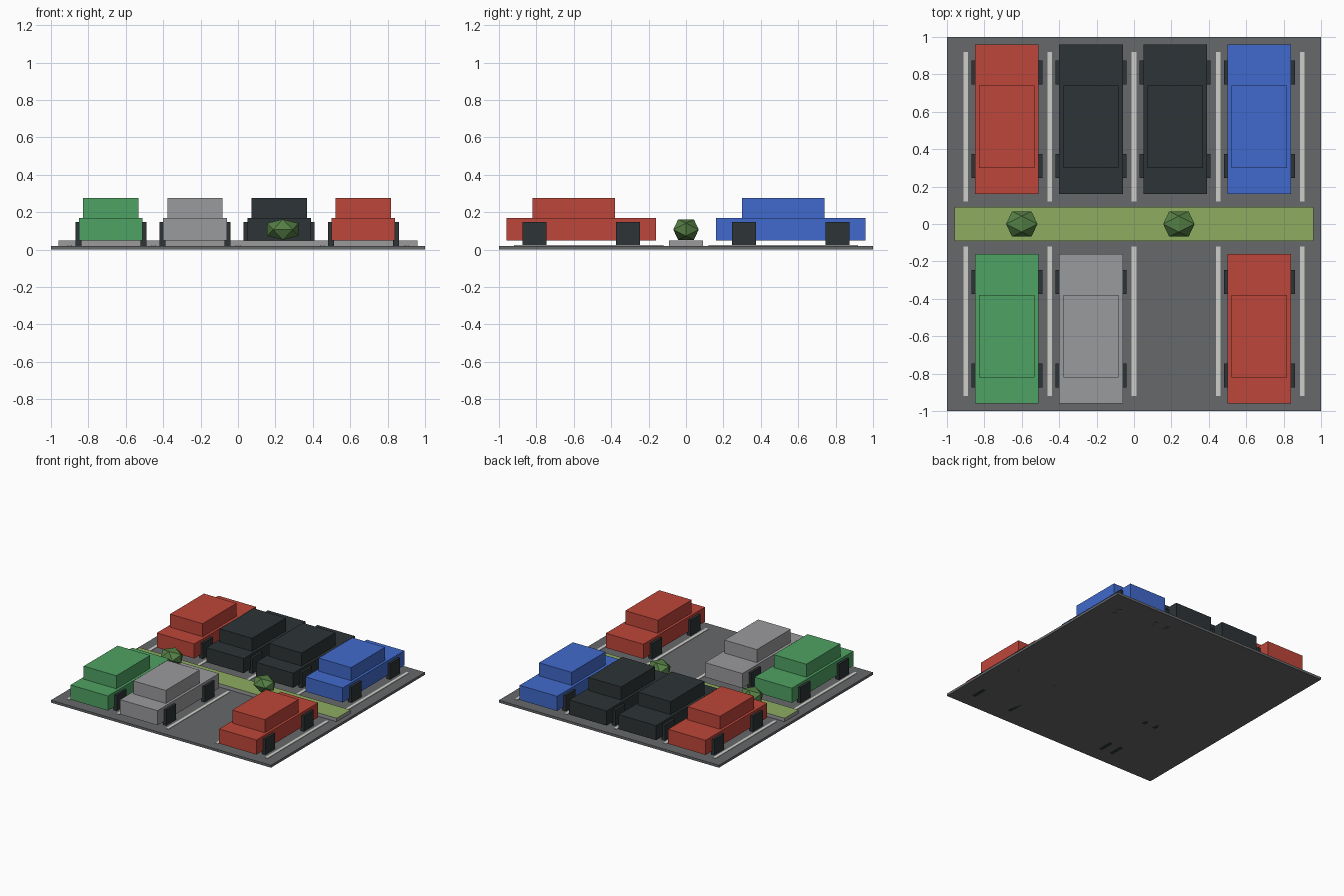
import bpy, bmesh

if "Cube" in bpy.data.objects:
    bpy.data.objects.remove(bpy.data.objects["Cube"])

def srgb(r, g, b):
    f = lambda c: c / 12.92 if c <= 0.04045 else ((c + 0.055) / 1.055) ** 2.4
    return tuple(f(v / 255) for v in (r, g, b)) + (1.0,)

MATS = {}
for name, rgb in {
    "red": (190, 70, 58), "blue": (65, 106, 204), "green": (79, 162, 99),
    "silver": (154, 155, 157), "black": (45, 52, 54), "asphalt": (103, 104, 107),
    "line_white": (206, 206, 202), "grass": (142, 173, 96),
    "curb_grey": (155, 155, 155), "leaf_green": (84, 126, 68),
}.items():
    MATS[name] = bpy.data.materials.new(name)
    MATS[name].diffuse_color = srgb(*rgb)

def finish(name, bm, *mats):
    me = bpy.data.meshes.new(name)
    bm.to_mesh(me)
    bm.free()
    for m in mats:
        me.materials.append(MATS[m])
    ob = bpy.data.objects.new(name, me)
    bpy.context.collection.objects.link(ob)
    return ob

def box(name, x, y, z, *mats):
    """Box from (min, max) ranges; a second material goes on the top face."""
    bm = bmesh.new()
    bmesh.ops.create_cube(bm, size=1)
    for v in bm.verts:
        for i, (a, b) in enumerate((x, y, z)):
            v.co[i] = a if v.co[i] < 0 else b
    bm.normal_update()
    if len(mats) > 1:
        for f in bm.faces:
            f.material_index = int(f.normal.z > 0.5)
    return finish(name, bm, *mats)

def span(c, half):
    return (c - half, c + half)

def bush(name, x, z, size):
    # icosahedron from three golden rectangles, squashed
    t = (1 + 5 ** 0.5) / 2
    bm = bmesh.new()
    for a in (-1, 1):
        for b in (-t, t):
            for p in ((a, b, 0), (0, a, b), (b, 0, a)):
                bm.verts.new([c / t * s for c, s in zip(p, size)])
    bmesh.ops.convex_hull(bm, input=bm.verts)
    bmesh.ops.recalc_face_normals(bm, faces=bm.faces)
    finish(name, bm, "leaf_green").location = (x, 0, z)

def car(name, x, y, paint):
    box(name + "_body", span(x, 0.17), span(y, 0.40), (0.05, 0.17), paint)
    box(name + "_cabin", span(x, 0.148), span(y - 0.04, 0.22), (0.17, 0.277), paint)
    for sx in (-1, 1):
        for sy in (-1, 1):
            box(name + "_wheel", span(x + sx * 0.174, 0.016),
                span(y + sy * 0.25, 0.064), (0.0, 0.148), "black")

# ground slab and planted island
box("ground", (-1, 1), (-1, 1), (0, 0.02), "asphalt")
box("island", (-0.96, 0.96), (-0.09, 0.09), (0.002, 0.048), "curb_grey", "grass")

# bay lines on both sides
for i in range(5):
    for s in (-1, 1):
        box("bay_line", span(-0.9 + 0.45 * i, 0.0125), span(s * 0.52, 0.40),
            (0.019, 0.024), "line_white")

# parked cars, one empty bay at the front
rows = {0.56: ("red", "black", "black", "blue"),
        -0.56: ("green", "silver", None, "red")}
for y, paints in rows.items():
    for i, paint in enumerate(paints):
        if paint:
            car("%s_car" % paint, -0.68 + 0.45 * i, y, paint)

# bushes on the island
for x in (-0.6, 0.24):
    bush("bush", x, 0.107, (0.084, 0.068, 0.055))

for m in bpy.data.materials:
    if m.users and not m.is_grease_pencil:
        m.use_nodes = True
        m.node_tree.nodes["Principled BSDF"].inputs["Base Color"].default_value = m.diffuse_color
